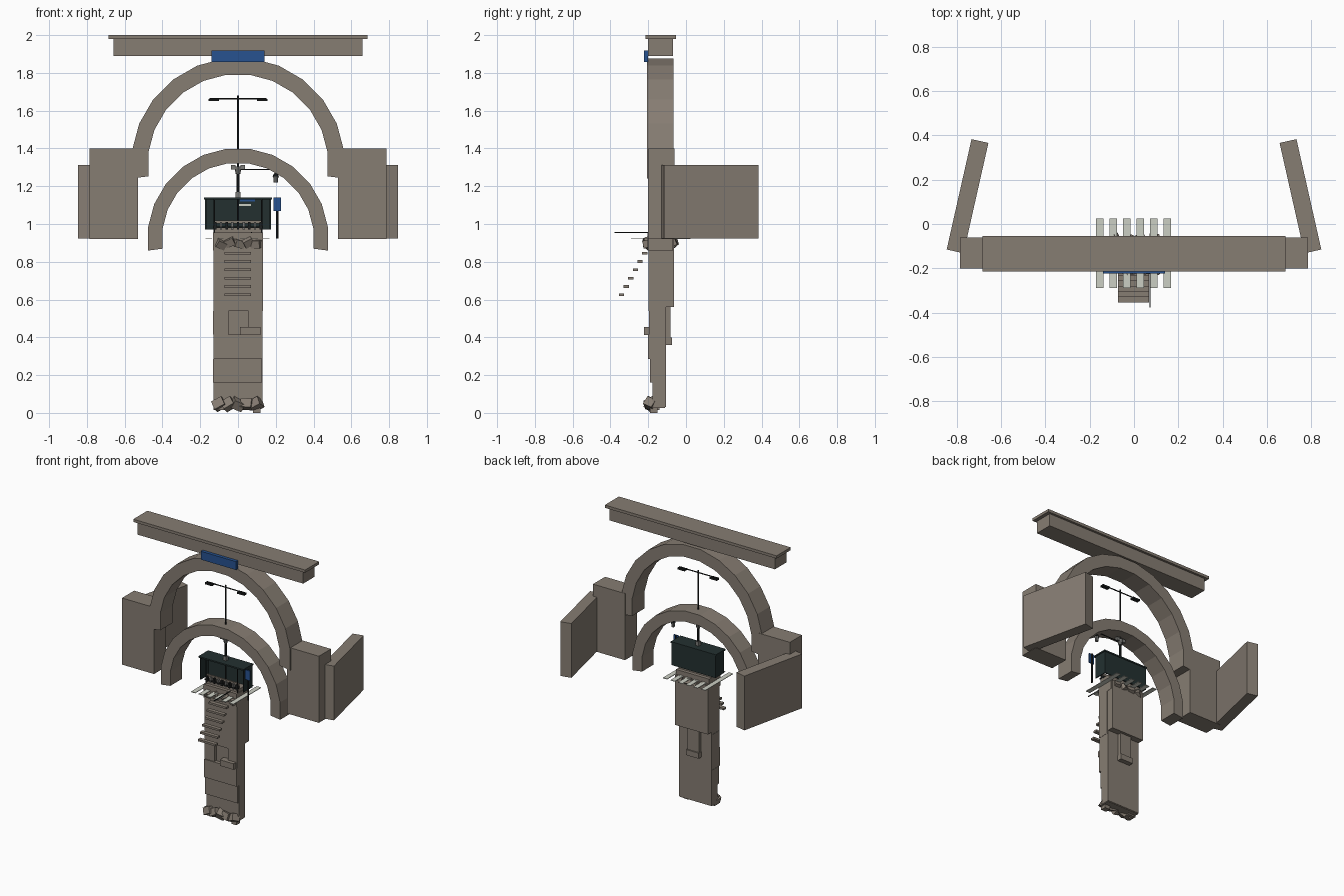
import bpy, bmesh, random
from math import cos, sin, radians, pi
from mathutils import Matrix, Euler, Vector

if "Cube" in bpy.data.objects:
    bpy.data.objects.remove(bpy.data.objects["Cube"])
random.seed(4)


def material(name, r, g, b):
    m = bpy.data.materials.new(name)
    m.use_nodes = True
    m.diffuse_color = (r, g, b, 1)
    m.node_tree.nodes["Principled BSDF"].inputs["Base Color"].default_value = (r, g, b, 1)
    return m


stone = material("warm stone", 0.24, 0.205, 0.17)
blue = material("sign blue", 0.02, 0.085, 0.28)
pale = material("pale plank", 0.6, 0.62, 0.55)
teal = material("dark teal", 0.017, 0.03, 0.03)
black = material("iron black", 0.012, 0.014, 0.014)
grey = material("lantern grey", 0.2, 0.2, 0.19)


def finish(name, bm, mat):
    bmesh.ops.recalc_face_normals(bm, faces=bm.faces)
    me = bpy.data.meshes.new(name)
    bm.to_mesh(me)
    bm.free()
    me.materials.append(mat)
    ob = bpy.data.objects.new(name, me)
    bpy.context.collection.objects.link(ob)
    return ob


def box(name, xs, ys, zs, mat=stone, rot=(0, 0, 0)):
    """Box spanning three (low, high) ranges, turned about its own centre."""
    mid = Vector([(a + b) / 2 for a, b in (xs, ys, zs)])
    size = [b - a for a, b in (xs, ys, zs)]
    turn = Euler([radians(a) for a in rot]).to_matrix().to_4x4()
    bm = bmesh.new()
    bmesh.ops.create_cube(bm, size=1, matrix=Matrix.Translation(mid) @ turn @ Matrix.Diagonal((*size, 1)))
    return finish(name, bm, mat)


def rod(name, a, b, radius, mat=black, tip=None, sides=8):
    a, b = Vector(a), Vector(b)
    place = Matrix.Translation((a + b) / 2) @ (b - a).to_track_quat("Z", "Y").to_matrix().to_4x4()
    bm = bmesh.new()
    bmesh.ops.create_cone(bm, cap_ends=True, segments=sides, radius1=radius,
                          radius2=radius if tip is None else tip, depth=(b - a).length, matrix=place)
    return finish(name, bm, mat)


def arch(name, z, inner, outer, y0, y1, stones=13):
    """Ring of straight stones, reaching half a stone below the centre line."""
    step = pi / (stones - 1)
    bm = bmesh.new()
    rings = []
    for i in range(stones + 1):
        a = (i - 0.5) * step
        rings.append([bm.verts.new((r * cos(a), y, z + r * sin(a)))
                      for r, y in ((inner, y0), (outer, y0), (outer, y1), (inner, y1))])
    for p, q in zip(rings, rings[1:]):
        for k in range(4):
            bm.faces.new((p[k], p[(k + 1) % 4], q[(k + 1) % 4], q[k]))
    bm.faces.new(rings[0])
    bm.faces.new(rings[-1])
    return finish(name, bm, stone)


# Top beam and its sign
box("lintel_cap", (-0.685, 0.685), (-0.214, -0.054), (1.98, 2.0))
box("lintel_beam", (-0.66, 0.66), (-0.2, -0.07), (1.89, 1.98))
box("arch_sign", (-0.14, 0.14), (-0.223, -0.2), (1.858, 1.918), blue)

# Arches
arch("upper_arch", 1.315, 0.479, 0.566, -0.207, -0.065)
arch("lower_arch", 0.922, 0.403, 0.48, -0.2, -0.07)

# Side piers and angled wing walls
for s, side in ((-1, "right"), (1, "left")):
    box(side + "_pier", sorted((s * 0.53, s * 0.785)), (-0.2, -0.062), (0.92, 1.4))
    box(side + "_wing_wall", (s * 0.752 - 0.039, s * 0.752 + 0.039), (-0.13, 0.381), (0.922, 1.313),
        rot=(0, 0, s * 12.7))

# Central pillar, stacked in stepped courses
box("pillar_core", (-0.13, 0.13), (-0.175, -0.107), (0.03, 0.94))
box("pillar_foot", (-0.128, 0.128), (-0.178, -0.11), (0.025, 0.16))
box("pillar_lower_course", (-0.132, 0.128), (-0.19, -0.115), (0.16, 0.285))
box("pillar_middle_course", (-0.13, 0.13), (-0.202, -0.115), (0.285, 0.415))
for xs in ((-0.132, -0.05), (0.055, 0.13)):
    box("pillar_notch_block", xs, (-0.195, -0.115), (0.415, 0.54))
box("pillar_upper_course", (-0.13, 0.132), (-0.198, -0.115), (0.54, 0.86))
box("pillar_head", (-0.132, 0.132), (-0.203, -0.075), (0.86, 0.955))
box("front_ledge", (0.01, 0.12), (-0.222, -0.17), (0.412, 0.455))
box("back_upper_block", (-0.13, 0.13), (-0.11, -0.063), (0.56, 0.92))
box("back_panel", (-0.045, 0.045), (-0.11, -0.082), (0.38, 0.56))
box("back_panel_sill", (-0.05, 0.05), (-0.11, -0.073), (0.36, 0.4))


# Loose rocks around the foot and the head
def rock(name, x, y, z, size):
    h = size / 2
    box(name, (x - h, x + h), (y - h * 0.9, y + h * 0.9), (z - h * 0.8, z + h * 0.8),
        rot=[random.uniform(-35, 35) for _ in range(3)])


for i in range(5):
    rock("foot_rock", -0.1 + i * 0.049, -0.185, 0.046, 0.06)
box("foot_stone", (-0.13, -0.07), (-0.2, -0.14), (0.015, 0.07))
box("foot_pebble", (0.08, 0.12), (-0.19, -0.15), (0.0, 0.03))
for i in range(5):
    rock("head_rock", -0.09 + i * 0.047, -0.198, 0.895 + 0.01 * (i % 2), 0.05)
for i in range(4):
    rock("back_head_rock", -0.09 + i * 0.06, -0.07, 0.9, 0.045)

# Floating steps climbing to the pillar
for i in range(6):
    y, z = -0.355 + i * 0.0245, 0.618 + i * 0.0442
    box("step", (-0.072, 0.068), (y, y + 0.028), (z, z + 0.014))
box("step_rail", (0.07, 0.075), (-0.378, -0.19), (0.952, 0.957), black)

# Crossing planks
for i in range(6):
    x = -0.155 + i * 0.061
    box("plank", (x - 0.017, x + 0.017), (-0.29, 0.025), (0.957, 0.961) if i in (9,) else (0.92, 0.924), pale)

# Shelter: roof, back, sides and bench
box("shelter_roof", (-0.18, 0.18), (-0.195, -0.083), (1.13, 1.14), teal)
box("shelter_back", (-0.175, 0.175), (-0.095, -0.087), (0.97, 1.13), teal)
for s, side in ((-1, "right"), (1, "left")):
    box("shelter_side_" + side, sorted((s * 0.168, s * 0.175)), (-0.185, -0.087), (0.97, 1.13), teal)
    rod("shelter_post_" + side, (s * 0.125, -0.185, 0.955), (s * 0.125, -0.185, 1.13), 0.004)
box("bench_base", (-0.13, 0.13), (-0.18, -0.1), (0.95, 0.978))
box("bench_back", (-0.128, 0.128), (-0.175, -0.165), (1.002, 1.018))
box("bench_rail", (-0.133, 0.133), (-0.192, -0.182), (0.98, 0.988), black)
for i in range(9):
    x = -0.12 + i * 0.03
    box("bench_slat", (x - 0.006, x + 0.006), (-0.19, -0.165), (0.972, 1.01), grey if i % 2 else black)
box("blue_notice", (0.01, 0.09), (-0.1, -0.095), (1.118, 1.129), blue)
box("pale_notice", (0.005, 0.07), (-0.1, -0.095), (1.096, 1.106), pale)

# Stop sign beside the shelter
rod("stop_pole", (0.208, -0.18, 0.922), (0.208, -0.18, 1.14), 0.006)
box("stop_plate", (0.188, 0.227), (-0.19, -0.183), (1.07, 1.14), blue)

# Street lamp with two heads and a hanging lantern
LY = -0.14
rod("lamp_pole", (0, LY, 1.0), (0, LY, 1.68), 0.006)
rod("lamp_lower_pole", (0, LY, 1.14), (0, LY, 1.3), 0.009)
box("lamp_base", (-0.012, 0.012), (LY - 0.012, LY + 0.012), (1.14, 1.17), grey)
rod("lamp_arm", (-0.15, LY, 1.664), (0.15, LY, 1.664), 0.004)
for s, side in ((-1, "right"), (1, "left")):
    box("lamp_head_" + side, sorted((s * 0.1, s * 0.157)), (LY - 0.014, LY + 0.014), (1.65, 1.662), black)
    box("lamp_bracket_" + side, sorted((s * 0.014, s * 0.036)), (LY - 0.012, LY + 0.012), (1.288, 1.312), grey)
rod("lamp_collar", (0, LY, 1.265), (0, LY, 1.305), 0.012, grey, tip=0.02)
rod("lantern_arm", (0, LY, 1.288), (0.205, LY, 1.288), 0.003)
rod("lantern_hanger", (0.2, LY, 1.25), (0.2, LY, 1.29), 0.003)
rod("lantern_cap", (0.2, LY, 1.252), (0.2, LY, 1.272), 0.017, black, tip=0.006)
rod("lantern", (0.2, LY, 1.22), (0.2, LY, 1.252), 0.011, grey, tip=0.014)
